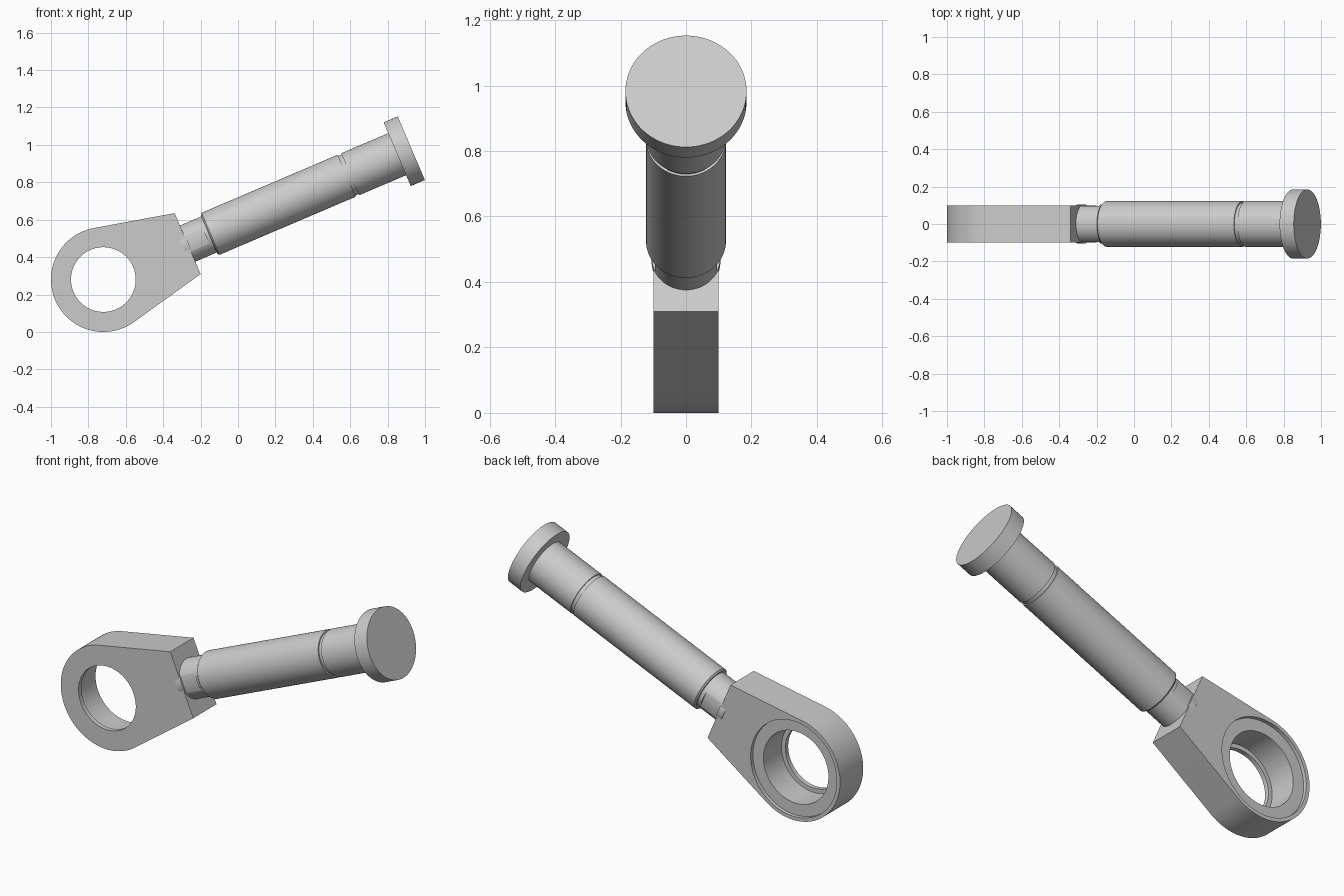
import bpy
import bmesh
from math import sin, cos, tau, acos, atan2, hypot, radians
from mathutils import Matrix

if "Cube" in bpy.data.objects:
    bpy.data.objects.remove(bpy.data.objects["Cube"], do_unlink=True)

# One plain steel grey
steel = bpy.data.materials.new("steel_grey")
steel.use_nodes = True
GREY = (0.6, 0.6, 0.6, 1)
steel.diffuse_color = GREY
steel.node_tree.nodes["Principled BSDF"].inputs["Base Color"].default_value = GREY

# Everything is modelled with the rod along +x from the eye centre, then tilted
EYE_R, HALF_THICK = 0.28, 0.1
PLACE = Matrix.Translation((-0.72, 0, EYE_R)) @ Matrix.Rotation(radians(-23.1), 4, "Y")


def finish(name, bm):
    bmesh.ops.recalc_face_normals(bm, faces=bm.faces)
    mesh = bpy.data.meshes.new(name)
    bm.to_mesh(mesh)
    bm.free()
    mesh.materials.append(steel)
    obj = bpy.data.objects.new(name, mesh)
    bpy.context.collection.objects.link(obj)
    return obj


def lathe(name, profile, axis="X", steps=96):
    """Solid of revolution from (position along axis, radius) pairs."""
    bm = bmesh.new()
    rings = []
    for u, r in profile:
        ring = []
        for i in range(steps):
            a, b = r * cos(tau * i / steps), r * sin(tau * i / steps)
            ring.append(bm.verts.new((u, a, b) if axis == "X" else (a, u, b)))
        rings.append(ring)
    for low, high in zip(rings, rings[1:]):
        for i in range(steps):
            j = (i + 1) % steps
            bm.faces.new((low[i], low[j], high[j], high[i]))
    bm.faces.new(rings[0])
    bm.faces.new(rings[-1])
    return finish(name, bm)


def cut(obj, cutter):
    cutter.hide_render = True
    mod = obj.modifiers.new("cut", "BOOLEAN")
    mod.operation, mod.solver, mod.object = "DIFFERENCE", "EXACT", cutter
    bpy.context.view_layer.objects.active = obj
    bpy.ops.object.modifier_apply(modifier=mod.name)
    bpy.data.objects.remove(cutter, do_unlink=True)


# Eye block: round end joined by tangents to a flat end
END_U, END_V = 0.49, 0.177
start = atan2(END_V, END_U) + acos(EYE_R / hypot(END_U, END_V))
STEPS = 72
outline = [(END_U, -END_V), (END_U, END_V)]
for i in range(STEPS + 1):
    a = start + (tau - 2 * start) * i / STEPS
    outline.append((EYE_R * cos(a), EYE_R * sin(a)))
bm = bmesh.new()
face = bm.faces.new([bm.verts.new((u, -HALF_THICK, v)) for u, v in outline])
extruded = bmesh.ops.extrude_face_region(bm, geom=[face])["geom"]
bmesh.ops.translate(bm, vec=(0, 2 * HALF_THICK, 0),
                    verts=[g for g in extruded if isinstance(g, bmesh.types.BMVert)])
eye_block = finish("eye_block", bm)

# Stepped bore: front lip, deep seat and shallow recess at the back
cut(eye_block, lathe("bore_cutter", [
    (-0.2, 0.173), (-0.075, 0.173), (-0.075, 0.196),
    (0.08, 0.196), (0.08, 0.26), (0.2, 0.26)], axis="Y"))

# Neck with a small spanner flat on each side
neck = lathe("neck", [(0.46, 0.105), (0.625, 0.105)])
for side in (-1, 1):
    bm = bmesh.new()
    bmesh.ops.create_cube(bm, size=1, matrix=Matrix.Translation((0.545, side * 0.145, 0))
                          @ Matrix.Diagonal((0.1, 0.1, 0.3, 1)))
    cut(neck, finish("flat_cutter", bm))

# Shank with a narrow groove, and the round head
shank = lathe("shank", [
    (0.615, 0.114), (0.623, 0.122), (1.415, 0.122), (1.415, 0.115),
    (1.435, 0.115), (1.435, 0.122), (1.72, 0.122)])
head = lathe("head", [(1.708, 0.185), (1.79, 0.185)])

for obj in (eye_block, neck, shank, head):
    obj.data.transform(PLACE)
    bpy.ops.object.select_all(action="DESELECT")
    obj.select_set(True)
    bpy.context.view_layer.objects.active = obj
    bpy.ops.object.shade_smooth_by_angle(angle=radians(30))
